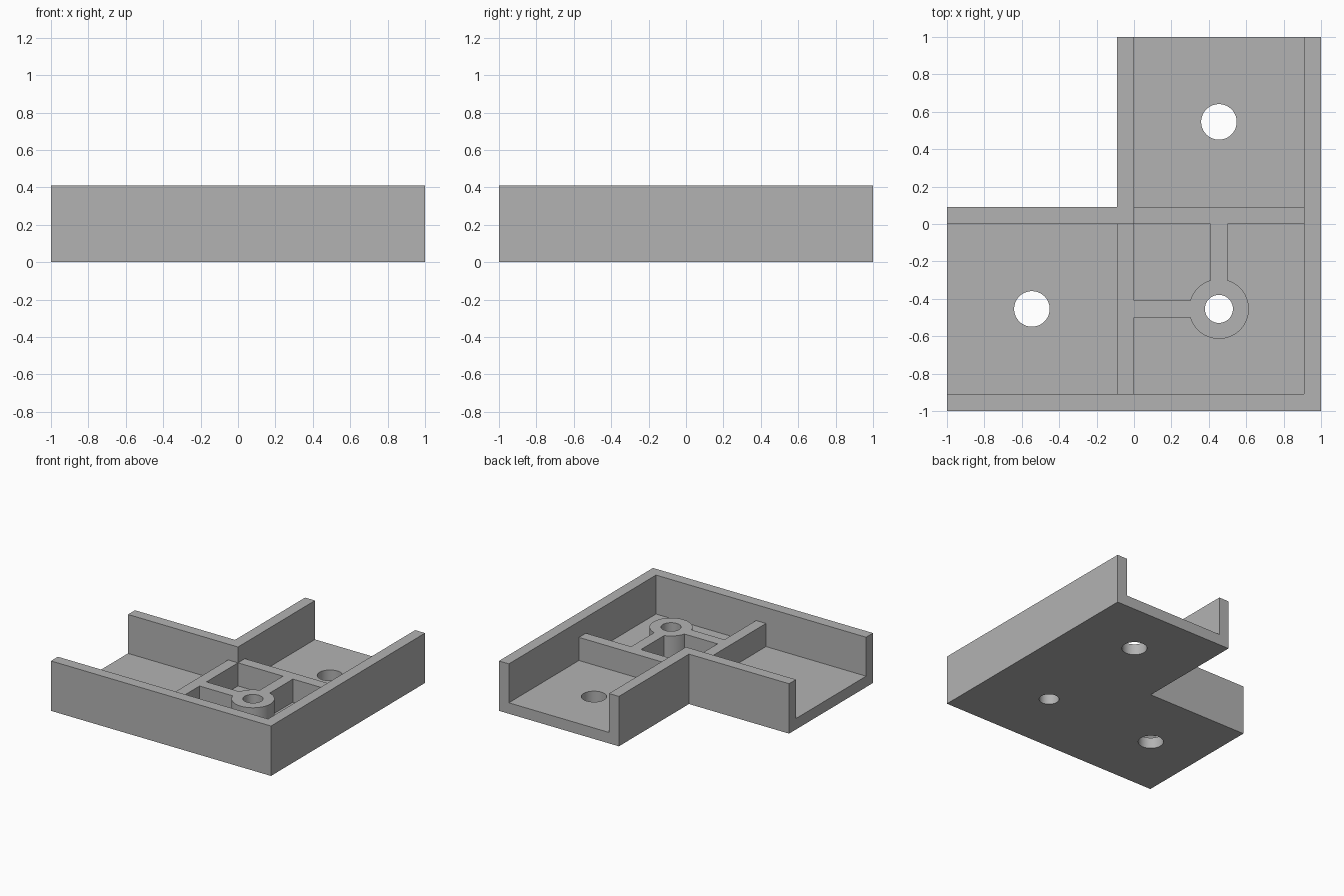
import bpy
import bmesh
import math

# Remove the default cube
cube = bpy.data.objects.get("Cube")
if cube:
    bpy.data.objects.remove(cube, do_unlink=True)

H = 0.41        # outer wall height
T = 0.09        # wall and floor thickness
RIB = 0.28      # rib and boss height
IN = 1 - T      # inner face of the outer walls
C = 0.454       # centre of the channels

grey = bpy.data.materials.new("plain grey")
grey.use_nodes = True
grey.diffuse_color = (0.45, 0.45, 0.45, 1)
grey.node_tree.nodes["Principled BSDF"].inputs["Base Color"].default_value = (0.45, 0.45, 0.45, 1)


def prism(name, outline, z0, z1):
    """Extrude a flat outline from z0 to z1."""
    bm = bmesh.new()
    face = bm.faces.new([bm.verts.new((x, y, z0)) for x, y in outline])
    top = bmesh.ops.extrude_face_region(bm, geom=[face])["geom"]
    verts = [v for v in top if isinstance(v, bmesh.types.BMVert)]
    bmesh.ops.translate(bm, verts=verts, vec=(0, 0, z1 - z0))
    bmesh.ops.recalc_face_normals(bm, faces=bm.faces)
    mesh = bpy.data.meshes.new(name)
    bm.to_mesh(mesh)
    bm.free()
    obj = bpy.data.objects.new(name, mesh)
    bpy.context.collection.objects.link(obj)
    return obj


def box(name, x0, x1, y0, y1, z0, z1):
    return prism(name, [(x0, y0), (x1, y0), (x1, y1), (x0, y1)], z0, z1)


def disc(name, x, y, r, z0, z1, sides=64):
    angles = [2 * math.pi * i / sides for i in range(sides)]
    return prism(name, [(x + r * math.cos(a), y + r * math.sin(a)) for a in angles], z0, z1)


def combine(target, tool, operation):
    """Apply a boolean and discard the tool."""
    mod = target.modifiers.new(operation.lower(), 'BOOLEAN')
    mod.operation = operation
    mod.solver = 'EXACT'
    mod.object = tool
    bpy.context.view_layer.objects.active = target
    bpy.ops.object.modifier_apply(modifier=mod.name)
    bpy.data.objects.remove(tool, do_unlink=True)


# Solid L-shaped block
body = prism("corner_bracket", [(-1, -1), (1, -1), (1, 1), (-T, 1), (-T, T), (-1, T)], 0, H)

# Two open-ended channels that meet at the corner
combine(body, box("side_channel", -1.2, IN, -IN, 0, T, 1), 'DIFFERENCE')
combine(body, box("back_channel", 0, IN, -IN, 1.2, T, 1), 'DIFFERENCE')

# Cross ribs, spokes and centre boss, sunk slightly into floor and walls
sunk = T / 2
combine(body, box("side_rib", -T, 0, -IN - sunk, sunk, sunk, RIB), 'UNION')
combine(body, box("back_rib", -sunk, IN + sunk, 0, T, sunk, RIB), 'UNION')
combine(body, box("side_spoke", -sunk, C, -C - T / 2, -C + T / 2, sunk, RIB), 'UNION')
combine(body, box("back_spoke", C - T / 2, C + T / 2, -C, sunk, sunk, RIB), 'UNION')
combine(body, disc("boss", C, -C, 0.16, sunk, RIB), 'UNION')

# Through holes in the boss and in each arm
for x, y, r in ((C, -C, 0.075), (C - 1, -C, 0.095), (C, 1 - C, 0.095)):
    combine(body, disc("hole", x, y, r, -1, 1), 'DIFFERENCE')

# Colour and shading
body.data.materials.clear()
body.data.materials.append(grey)
for poly in body.data.polygons:
    poly.material_index = 0
bpy.ops.object.select_all(action='DESELECT')
body.select_set(True)
bpy.context.view_layer.objects.active = body
bpy.ops.object.shade_smooth_by_angle(angle=math.radians(30))
